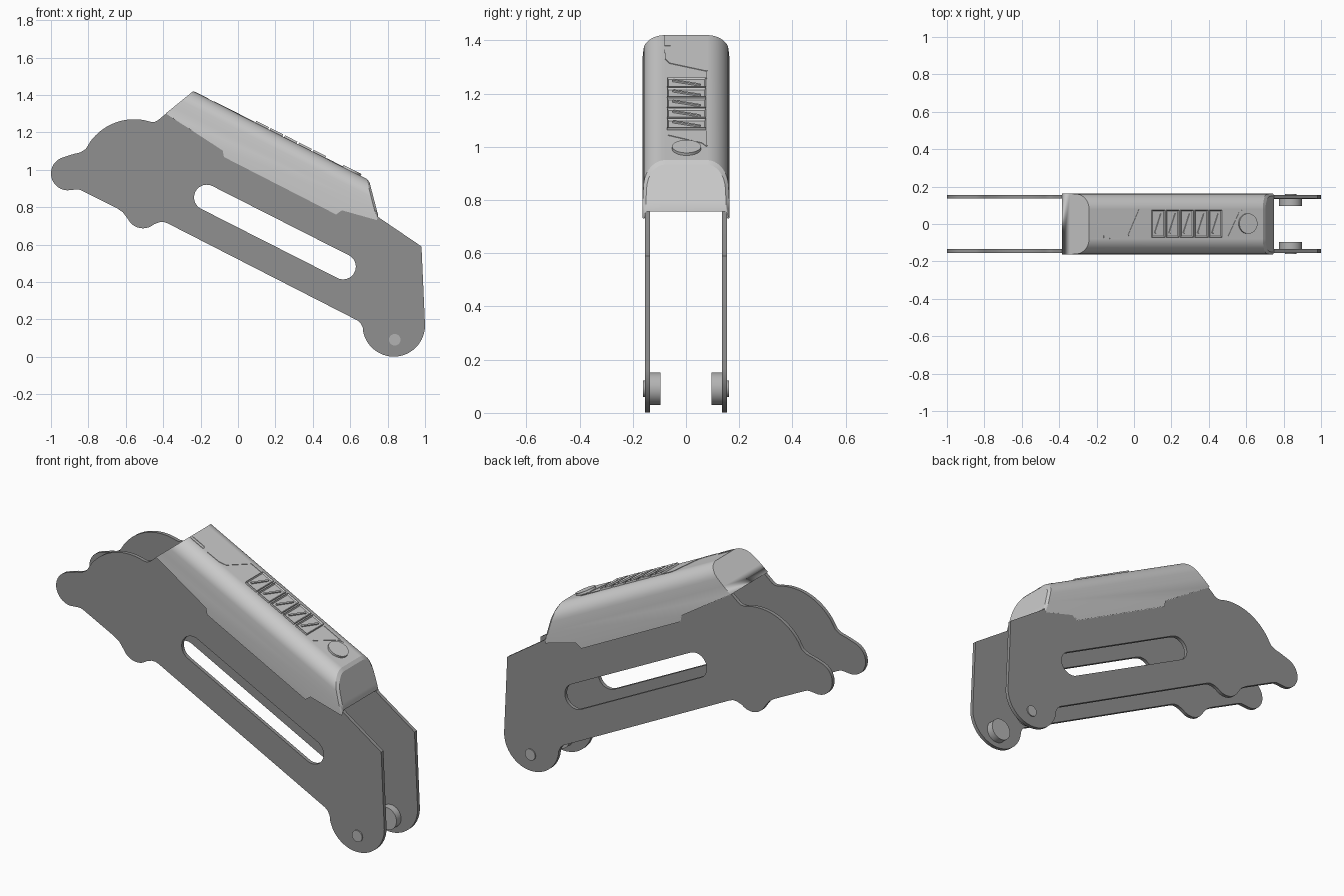
import bpy, bmesh, math
from mathutils import Matrix, Vector

if "Cube" in bpy.data.objects:
    bpy.data.objects.remove(bpy.data.objects["Cube"])

# Local frame of the sloping cover: X down the slope, Z out of the roof
SLOPE = math.atan2(0.475, 0.94)
COVER = Matrix.Translation((-0.24, 0, 1.42)) @ Matrix.Rotation(SLOPE, 4, 'Y')


def grey(name, value):
    mat = bpy.data.materials.new(name)
    mat.diffuse_color = (value, value, value, 1)
    mat.use_nodes = True
    mat.node_tree.nodes["Principled BSDF"].inputs["Base Color"].default_value = mat.diffuse_color
    return mat


DARK, MID = grey("dark_grey", 0.28), grey("mid_grey", 0.45)


def arc(cx, cz, r, a0, a1, n=20):
    angles = [math.radians(a0 + (a1 - a0) * i / n) for i in range(n + 1)]
    return [(cx + r * math.cos(a), cz + r * math.sin(a)) for a in angles]


def link(name, data, matrix=None):
    ob = bpy.data.objects.new(name, data)
    bpy.context.collection.objects.link(ob)
    if matrix:
        ob.matrix_world = matrix
    return ob


def activate(ob):
    bpy.ops.object.select_all(action='DESELECT')
    ob.select_set(True)
    bpy.context.view_layer.objects.active = ob


def from_bmesh(name, bm, matrix=None, angle=30):
    bmesh.ops.recalc_face_normals(bm, faces=bm.faces)
    me = bpy.data.meshes.new(name)
    bm.to_mesh(me)
    bm.free()
    ob = link(name, me, matrix)
    activate(ob)
    bpy.ops.object.shade_smooth_by_angle(angle=math.radians(angle))
    return ob


def add_box(bm, centre, size, turn=0):
    m = (Matrix.Translation(centre) @ Matrix.Rotation(turn, 4, 'Z')
         @ Matrix.Diagonal((*size, 1)))
    return bmesh.ops.create_cube(bm, size=1, matrix=m)['verts']


def add_bar(bm, p, q, width, z0, z1):
    p, q = Vector(p), Vector(q)
    d, c = q - p, (p + q) / 2
    add_box(bm, (c.x, c.y, (z0 + z1) / 2),
            (d.length + width * 0.8, width, z1 - z0), math.atan2(d.y, d.x))


def add_disc(bm, r, depth, matrix, n=40):
    bmesh.ops.create_cone(bm, cap_ends=True, segments=n, radius1=r, radius2=r,
                          depth=depth, matrix=matrix)


# Side plates with a long slot
outline = (
    arc(-0.91, 0.98, 0.09, 270, 105)
    + [(-0.88, 1.084), (-0.845, 1.092), (-0.815, 1.11), (-0.802, 1.13)]
    + arc(-0.555, 0.98, 0.29, 144, 72, 24)
    + [(-0.445, 1.256), (-0.43, 1.263), (-0.385, 1.30), (-0.26, 1.28),
       (0.69, 0.80), (0.757, 0.742), (0.981, 0.59)]
    + arc(0.833, 0.168, 0.167, 0, -168, 32)
    + [(0.667, 0.157), (0.655, 0.18), (0.638, 0.195), (0.612, 0.208),
       (-0.375, 0.713), (-0.395, 0.72), (-0.417, 0.72), (-0.435, 0.714)]
    + arc(-0.508, 0.777, 0.09, -50, -152, 14)
    + [(-0.6, 0.752), (-0.615, 0.772), (-0.645, 0.793),
       (-0.834, 0.888), (-0.85, 0.894), (-0.87, 0.894)])
tilt = math.degrees(math.atan2(0.482 - 0.852, 0.562 + 0.167))
slot = (arc(-0.167, 0.852, 0.068, tilt + 90, tilt + 270)
        + arc(0.562, 0.482, 0.068, tilt - 90, tilt + 90))

for side, label in ((-1, "front"), (1, "back")):
    cu = bpy.data.curves.new("plate_outline", 'CURVE')
    cu.dimensions = '2D'
    cu.fill_mode = 'BOTH'
    cu.extrude = 0.01
    for pts in (outline, slot):
        sp = cu.splines.new('POLY')
        sp.points.add(len(pts) - 1)
        for point, (x, z) in zip(sp.points, pts):
            point.co = (x, z, 0, 1)
        sp.use_cyclic_u = True
    cu.materials.append(DARK)
    plate = link("side_plate_" + label, cu, Matrix.Translation((0, side * 0.145, 0))
                 @ Matrix.Rotation(math.pi / 2, 4, 'X'))
    activate(plate)
    bpy.ops.object.convert(target='MESH')
    bpy.ops.object.shade_smooth_by_angle(angle=math.radians(30))

    # Pivot pin: wide inner boss and small outer head
    bm = bmesh.new()
    for r, y0, y1 in ((0.0615, 0.095, 0.138), (0.031, 0.13, 0.161)):
        add_disc(bm, r, y1 - y0, Matrix.Translation((0.838, side * (y0 + y1) / 2, 0.091))
                 @ Matrix.Rotation(math.pi / 2, 4, 'X'))
    from_bmesh("pivot_pin_" + label, bm).data.materials.append(MID)

# Cover shell: side profile, crease, rounded roof edges, open bottom
profile = [(-0.24, 1.42), (0.70, 0.945), (0.757, 0.728), (0.556, 0.783),
           (0.524, 0.761), (-0.075, 1.068), (-0.082, 1.103), (-0.385, 1.302)]
bm = bmesh.new()
inv = COVER.inverted()
ring = [bm.verts.new(inv @ Vector((x, -0.163, z))) for x, z in profile]
face = bm.faces.new(ring)
ext = bmesh.ops.extrude_face_region(bm, geom=[face])['geom']
bmesh.ops.translate(bm, vec=(0, 0.326, 0),
                    verts=[g for g in ext if isinstance(g, bmesh.types.BMVert)])
bmesh.ops.bisect_plane(bm, geom=bm.verts[:] + bm.edges[:] + bm.faces[:],
                       plane_co=(0, 0, -0.12), plane_no=(0, 0, 1))
for v in bm.verts:
    if abs(v.co.z) < 0.01:
        v.co.y *= 0.945
bmesh.ops.recalc_face_normals(bm, faces=bm.faces)
bm.normal_update()
bmesh.ops.delete(bm, geom=[f for f in bm.faces if f.normal.z < -0.05], context='FACES')
roof = [e for e in bm.edges if e.calc_length() > 0.5
        and all(abs(v.co.z) < 0.01 for v in e.verts)]
bmesh.ops.bevel(bm, geom=roof, offset=0.075, offset_type='OFFSET', segments=10,
                profile=0.5, affect='EDGES')
# Narrow rim around the front end, whose lower edge is raised a little
bm.normal_update()
rim = [e for e in bm.edges if len(e.link_faces) == 2
       and sum(f.normal.x > 0.7 for f in e.link_faces) == 1]
bmesh.ops.bevel(bm, geom=rim, offset=0.012, offset_type='OFFSET', segments=1,
                affect='EDGES')
up = inv.to_3x3() @ Vector((-0.008, 0, 0.03))
for v in bm.verts:
    if v.co.x > 0.9 and v.co.z < -0.13 and abs(v.co.y) < 0.158:
        v.co += up
cover = from_bmesh("cover_shell", bm, COVER, 15)
solid = cover.modifiers.new("wall", 'SOLIDIFY')
solid.thickness = 0.008
solid.offset = -1
flat = cover.modifiers.new("even_shading", 'WEIGHTED_NORMAL')
flat.keep_sharp = True

# Grip pads: framed rectangles, each with a slanted rib
bm = bmesh.new()
for i in range(5):
    u = 0.411 + 0.0857 * i
    verts = add_box(bm, (u, 0.002, 0.003), (0.075, 0.146, 0.016))
    top = max({f for v in verts for f in v.link_faces},
              key=lambda f: f.calc_center_median().z)
    bmesh.ops.inset_region(bm, faces=[top], thickness=0.008)
    bmesh.ops.translate(bm, verts=top.verts[:], vec=(0, 0, -0.007))
    add_bar(bm, (u - 0.017, -0.045), (u + 0.017, 0.05), 0.009, 0, 0.011)
from_bmesh("grip_pads", bm, COVER)

# Round button
bm = bmesh.new()
add_disc(bm, 0.054, 0.02, Matrix.Translation((0.949, 0.002, 0.001)), 48)
from_bmesh("round_button", bm, COVER)

# Thin trim lines on the roof
bm = bmesh.new()
lines = [[(0.01, -0.078), (0.09, -0.078), (0.09, -0.06), (0.01, -0.06)],
         [(0.125, -0.078), (0.2, -0.076), (0.235, -0.06), (0.3, 0.077), (0.365, 0.077)],
         [(0.835, -0.065), (0.9, 0.062), (0.925, 0.077), (0.8, 0.077)]]
for path in lines:
    for p, q in zip(path, path[1:]):
        add_bar(bm, p, q, 0.005, -0.006, 0.0025)
from_bmesh("roof_trim", bm, COVER)
